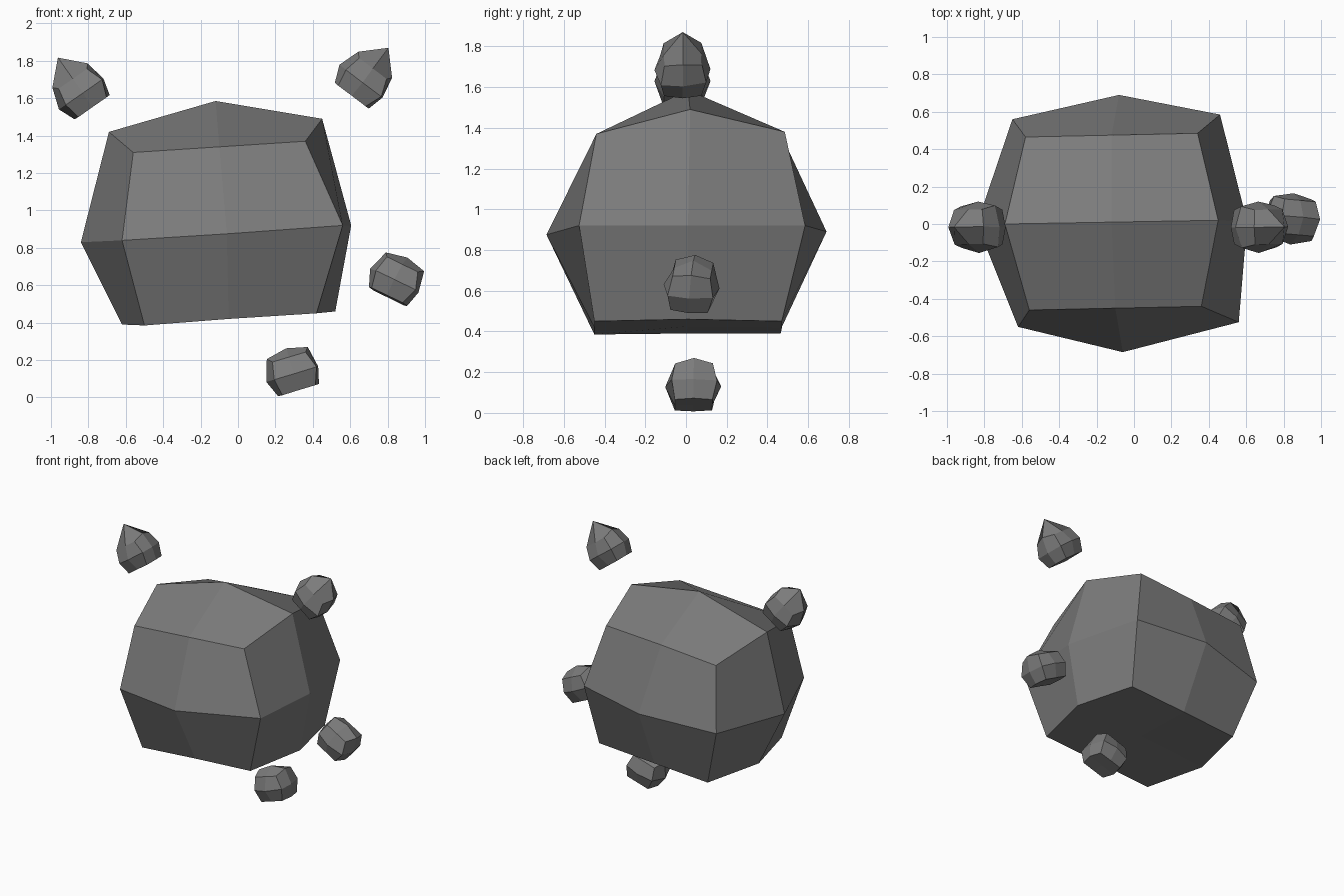
import bpy
import bmesh
from math import radians
from mathutils import Vector

if "Cube" in bpy.data.objects:
    bpy.data.objects.remove(bpy.data.objects["Cube"])

stone = bpy.data.materials.new("dark grey stone")
stone.diffuse_color = (0.2, 0.2, 0.2, 1)
stone.use_nodes = True
stone.node_tree.nodes["Principled BSDF"].inputs["Base Color"].default_value = stone.diffuse_color

# Eight-sided rings, counter-clockwise from the front left corner
BOTTOM = [(-.50, -.45, .385), (-.05, -.45, .42), (.42, -.45, .45), (.52, .01, .46),
          (.41, .47, .45), (-.06, .47, .42), (-.51, .465, .39), (-.62, 0, .39)]
MIDDLE = [(-.62, -.55, .84), (-.06, -.685, .875), (.56, -.525, .92), (.605, .01, .92),
          (.46, .585, .92), (-.08, .69, .89), (-.65, .56, .84), (-.84, 0, .83)]
TOP = [(-.56, -.46, 1.31), (-.10, -.45, 1.34), (.36, -.44, 1.37), (.45, .02, 1.49),
       (.34, .485, 1.38), (-.12, .475, 1.35), (-.58, .465, 1.31), (-.69, 0, 1.42)]
CENTRE = Vector((-.10, 0, .95))


def rock_mesh(name, peak):
    """Blocky rock: three rings, each end closed by four quads round a centre."""
    bm = bmesh.new()
    rings = [[bm.verts.new(Vector(p) - CENTRE) for p in r] for r in (BOTTOM, MIDDLE, TOP)]
    for low, high in zip(rings, rings[1:]):
        for i in range(8):
            j = (i + 1) % 8
            bm.faces.new((low[i], low[j], high[j], high[i]))
    for ring, tip in ((rings[0], (-.05, .01, .425)), (rings[2], peak)):
        c = bm.verts.new(Vector(tip) - CENTRE)
        for i in range(0, 8, 2):
            bm.faces.new((c, ring[i - 1], ring[i], ring[i + 1]))
    bmesh.ops.recalc_face_normals(bm, faces=bm.faces)
    mesh = bpy.data.meshes.new(name)
    bm.to_mesh(mesh)
    bm.free()
    mesh.materials.append(stone)
    return mesh


def place(name, mesh, loc, rot=(0, 0, 0), size=1.0):
    ob = bpy.data.objects.new(name, mesh)
    bpy.context.collection.objects.link(ob)
    ob.location = loc
    ob.rotation_euler = [radians(a) for a in rot]
    ob.scale = (size,) * 3


blunt = rock_mesh("blunt_rock", (-.12, .01, 1.585))
spiked = rock_mesh("spiked_rock", (-.15, .01, 2.03))

# Large body and four small floating pieces
place("main_rock", blunt, CENTRE)
place("upper_left_spiked_rock", spiked, (-.843, -.018, 1.637), (0, -31, 0), .2)
place("upper_right_spiked_rock", spiked, (.67, -.018, 1.70), (0, 41, 0), .2)
place("lower_right_rock", blunt, (.846, .028, .636), (-6, 29.5, -7), .2)
place("bottom_rock", blunt, (.29, .035, .14), (0, -13, 0), .2)
